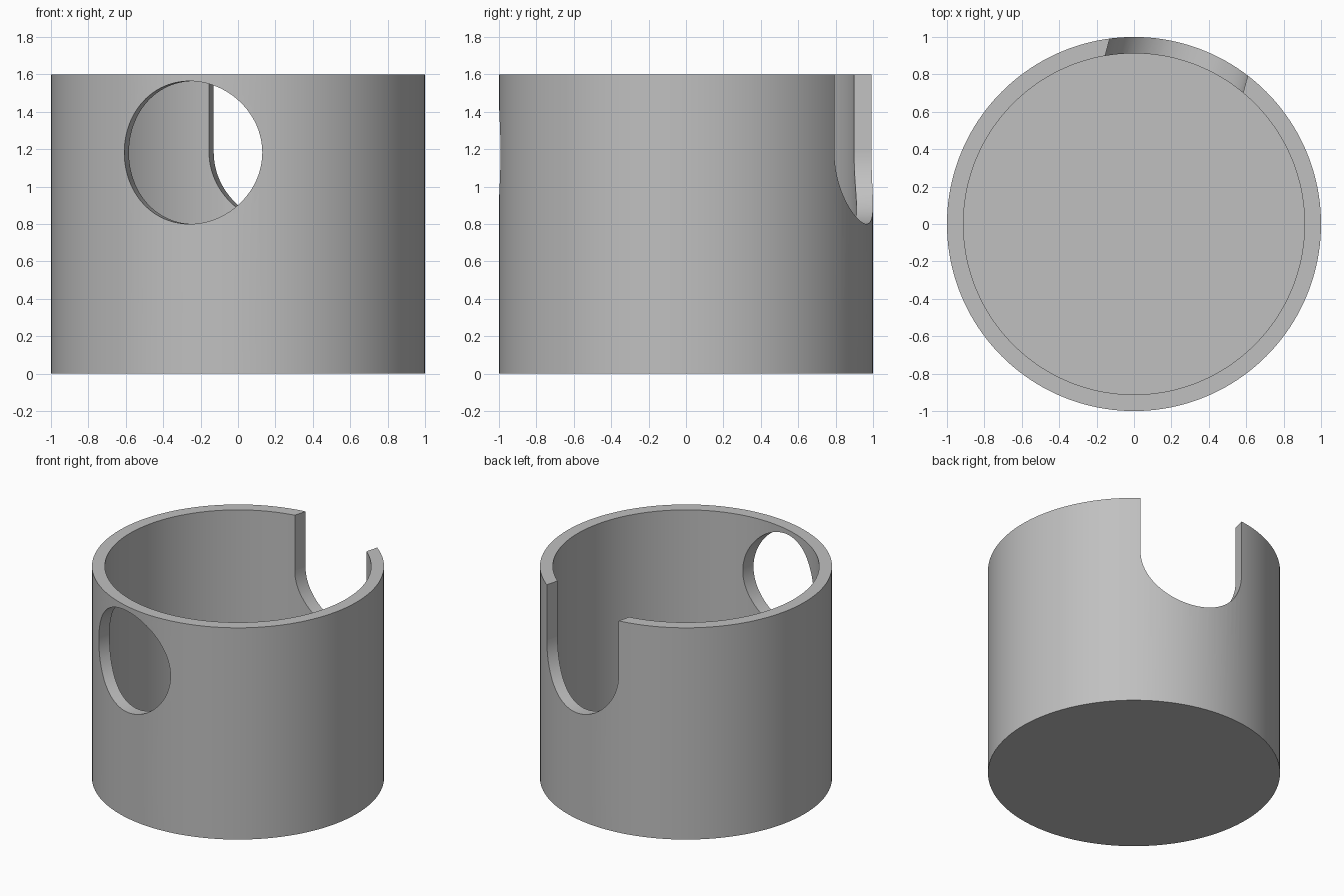
import bpy, math
from mathutils import Matrix

if "Cube" in bpy.data.objects:
    bpy.data.objects.remove(bpy.data.objects["Cube"])

HEIGHT, OUTER, INNER, FLOOR = 1.6, 1.0, 0.912, 0.09
HOLE_R, HOLE_Z = 0.382, 1.182
TURN = Matrix.Rotation(math.radians(-15), 4, 'Z')   # hole and slot share one axis

grey = bpy.data.materials.new("light grey")
grey.diffuse_color = (0.527, 0.527, 0.527, 1)
grey.use_nodes = True
grey.node_tree.nodes["Principled BSDF"].inputs["Base Color"].default_value = grey.diffuse_color


def cylinder(name, radius, z0, z1, sides):
    bpy.ops.mesh.primitive_cylinder_add(vertices=sides, radius=radius, depth=z1 - z0,
                                        location=(0, 0, (z0 + z1) / 2))
    ob = bpy.context.object
    ob.name = name
    return ob


def cut(target, cutter):
    mod = target.modifiers.new("cut", 'BOOLEAN')
    mod.operation, mod.solver, mod.object = 'DIFFERENCE', 'EXACT', cutter
    bpy.context.view_layer.objects.active = target
    bpy.ops.object.modifier_apply(modifier=mod.name)
    bpy.data.objects.remove(cutter)


# Cup body with a flat floor
cup = cylinder("cup", OUTER, 0, HEIGHT, 160)
cut(cup, cylinder("cavity_cutter", INNER, FLOOR, HEIGHT + 0.5, 160))

# Round bore through both walls
bore = cylinder("bore_cutter", HOLE_R, -1.5, 1.5, 96)
bore.matrix_world = (Matrix.Translation((0, 0, HOLE_Z)) @ TURN
                     @ Matrix.Rotation(math.pi / 2, 4, 'X'))
cut(cup, bore)

# Back half of the bore opens upward into a slot
bpy.ops.mesh.primitive_cube_add(size=1)
slot = bpy.context.object
slot.name = "slot_cutter"
slot.matrix_world = (TURN @ Matrix.Translation((0, 0.85, HOLE_Z + 0.4))
                     @ Matrix.Diagonal((2 * HOLE_R, 1.0, 0.8, 1)))
cut(cup, slot)

# Smooth walls, crisp rims
cup.data.materials.clear()
cup.data.materials.append(grey)
bpy.ops.object.select_all(action='DESELECT')
cup.select_set(True)
bpy.context.view_layer.objects.active = cup
bpy.ops.object.shade_smooth_by_angle(angle=math.radians(30))
